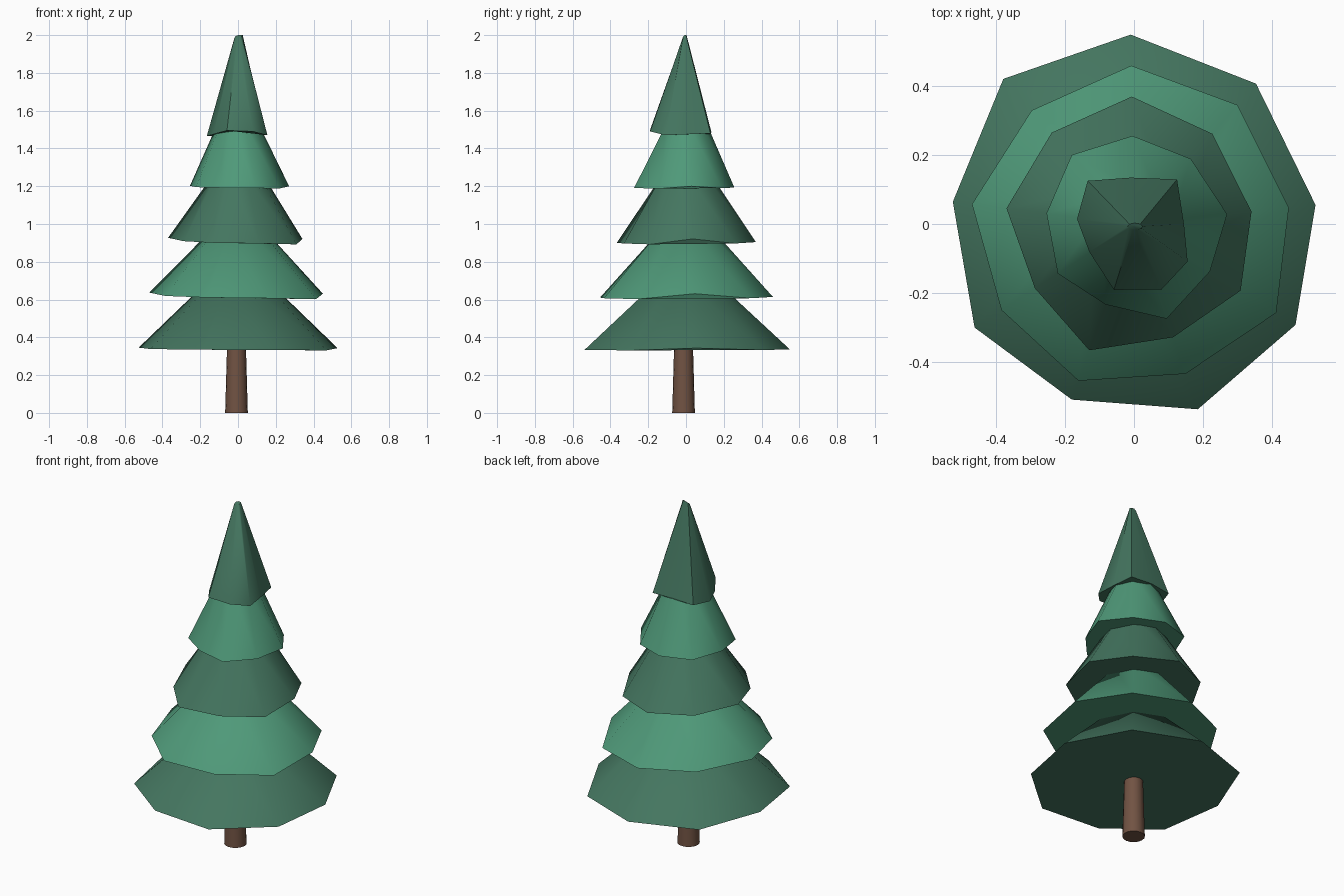
import bpy, bmesh, math

if "Cube" in bpy.data.objects:
    bpy.data.objects.remove(bpy.data.objects["Cube"])


def material(name, rgb):
    m = bpy.data.materials.new(name)
    m.diffuse_color = (*rgb, 1)
    m.use_nodes = True
    m.node_tree.nodes["Principled BSDF"].inputs["Base Color"].default_value = m.diffuse_color
    return m


DARK = material("dark green", (0.058, 0.180, 0.116))
LIGHT = material("light green", (0.078, 0.318, 0.190))
BARK = material("bark brown", (0.165, 0.086, 0.056))


def frustum(name, bottom, top, mat):
    """Closed solid between two rings of equal length."""
    bm = bmesh.new()
    low = [bm.verts.new(p) for p in bottom]
    high = [bm.verts.new(p) for p in top]
    n = len(low)
    for i in range(n):
        j = (i + 1) % n
        bm.faces.new((low[i], low[j], high[j], high[i]))
    bm.faces.new(low)
    bm.faces.new(high)
    bmesh.ops.recalc_face_normals(bm, faces=bm.faces)
    mesh = bpy.data.meshes.new(name)
    bm.to_mesh(mesh)
    bm.free()
    mesh.materials.append(mat)
    ob = bpy.data.objects.new(name, mesh)
    bpy.context.collection.objects.link(ob)
    bpy.ops.object.select_all(action='DESELECT')
    ob.select_set(True)
    bpy.context.view_layer.objects.active = ob
    bpy.ops.object.shade_smooth_by_angle(angle=math.radians(50))
    return ob


def ring(angles, radii, heights, cx=0, cy=0, squash=1):
    return [(cx + r * math.cos(a), cy + squash * r * math.sin(a), z)
            for a, r, z in zip(angles, radii, heights)]


# Trunk
turn = [math.tau * i / 16 for i in range(16)]
frustum("trunk",
        ring(turn, [0.060] * 16, [0] * 16, -0.008, -0.013),
        ring(turn, [0.048] * 16, [0.42] * 16, -0.008, -0.013), BARK)

# Branch tiers: hand-cut nine-sided skirts with uneven rims
ANGLES = [math.radians(a) for a in (91, 49, 6, -32, -71, -109.5, -147, 173, 132)]
LIFT = (0.006, 0, 0.02, -0.004, 0, 0.003, 0.01, 0.025, 0.01)
# name, colour, rim z, rim lift, rim radii, top z, top radius
TIERS = [
    ("bottom_branches", DARK, 0.333, 0.5,
     (.55, .54, .53, .553, .569, .541, .552, .53, .567), 0.67, 0.19),
    ("lower_branches", LIGHT, 0.607, 1.2,
     (.46, .458, .452, .487, .46, .483, .459, .474, .444), 0.96, 0.15),
    ("middle_branches", DARK, 0.897, 1.2,
     (.37, .347, .343, .365, .348, .389, .343, .373, .357), 1.25, 0.14),
    ("upper_branches", LIGHT, 1.19, 0.5,
     (.256, .251, .272, .26, .291, .248, .264, .256, .27), 1.53, 0.11),
]
for name, mat, z, lift, radii, top_z, top_r in TIERS:
    frustum(name,
            ring(ANGLES, radii, [z + lift * h for h in LIFT]),
            ring(ANGLES, [top_r] * 9, [top_z] * 9), mat)

# Treetop: tall narrow cone with a small chisel tip
TOP_ANGLES = [math.radians(a) for a in (94, 46, 0, -35, -67, -107, -148, 175, 137)]
frustum("treetop",
        ring(TOP_ANGLES, (.135, .18, .145, .19, .206, .2, .153, .166, .184),
             (1.485, 1.48, 1.475, 1.47, 1.49, 1.495, 1.475, 1.465, 1.475)),
        ring(TOP_ANGLES, [0.022] * 9,
             (2, 2, 2, 1.995, 1.99, 1.985, 1.985, 1.985, 1.995), 0.003, -0.007, 0.45), DARK)
